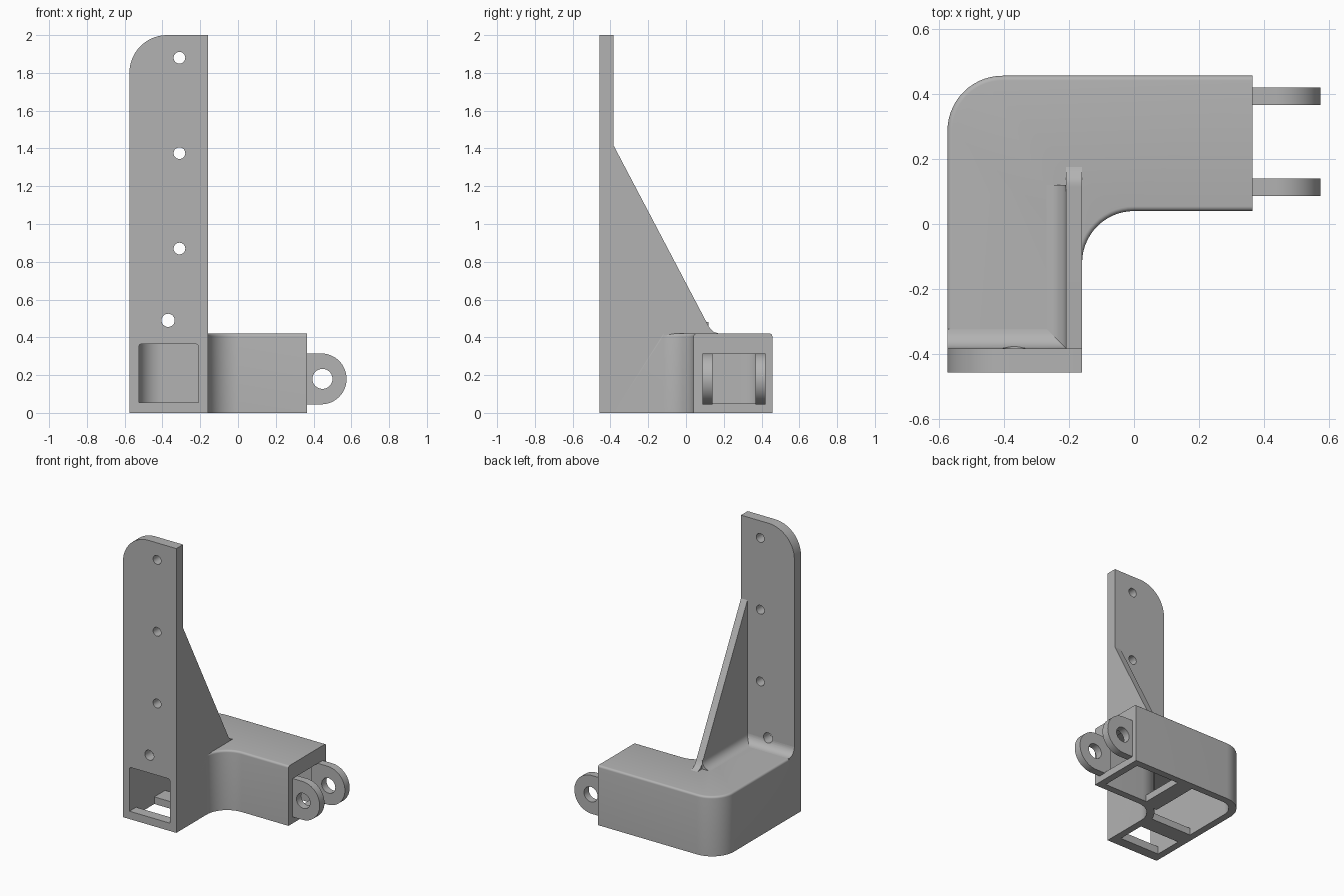
import bpy, bmesh, math
from mathutils import Vector

cube = bpy.data.objects.get("Cube")
if cube:
    bpy.data.objects.remove(cube, do_unlink=True)

grey = bpy.data.materials.new("plain grey")
grey.use_nodes = True
colour = (0.45, 0.45, 0.45, 1)
grey.diffuse_color = colour
grey.node_tree.nodes["Principled BSDF"].inputs["Base Color"].default_value = colour


def arc(cx, cy, r, start, end, steps=14):
    """Points on an arc, angles in degrees."""
    angles = [math.radians(start + (end - start) * i / steps) for i in range(steps + 1)]
    return [(cx + r * math.cos(a), cy + r * math.sin(a)) for a in angles]


def prism(name, points, axis, low, high, bevel=None, radius=0.025):
    """Extrude a profile along an axis; bevel is a rule choosing edges to round."""
    place = {"x": lambda u, v, w: (w, u, v),
             "y": lambda u, v, w: (u, w, v),
             "z": lambda u, v, w: (u, v, w)}[axis]
    bm = bmesh.new()
    face = bm.faces.new([bm.verts.new(place(u, v, low)) for u, v in points])
    move = Vector(place(0, 0, high - low))
    made = bmesh.ops.extrude_face_region(bm, geom=[face], use_keep_orig=True)
    bmesh.ops.translate(bm, vec=move,
                        verts=[g for g in made["geom"] if isinstance(g, bmesh.types.BMVert)])
    bmesh.ops.recalc_face_normals(bm, faces=bm.faces)
    if bevel:
        edges = [e for e in bm.edges if bevel(e.verts[0].co, e.verts[1].co)]
        bmesh.ops.bevel(bm, geom=edges, offset=radius, segments=5,
                        profile=0.5, affect="EDGES", clamp_overlap=True)
    mesh = bpy.data.meshes.new(name)
    bm.to_mesh(mesh)
    bm.free()
    mesh.materials.append(grey)
    obj = bpy.data.objects.new(name, mesh)
    bpy.context.collection.objects.link(obj)
    return obj


def rect(u0, u1, v0, v1):
    return [(u0, v0), (u1, v0), (u1, v1), (u0, v1)]


def cut(obj, cutters):
    """Subtract the cutters and bake the result."""
    for cutter in cutters:
        cutter.hide_render = True
        mod = obj.modifiers.new("cut", "BOOLEAN")
        mod.operation = "DIFFERENCE"
        mod.solver = "EXACT"
        mod.object = cutter
    graph = bpy.context.evaluated_depsgraph_get()
    mesh = bpy.data.meshes.new_from_object(obj.evaluated_get(graph))
    obj.modifiers.clear()
    obj.data = mesh


def discard(cutters):
    for cutter in cutters:
        bpy.data.objects.remove(cutter, do_unlink=True)


LEFT, INNER, END = -0.575, -0.16, 0.365
BACK, FRONT, PANEL = 0.457, -0.457, -0.383
TOP = 0.42


def elbow(inset, front, end):
    """Outline of the L-shaped housing, shrunk by the inset."""
    r = 0.17 - inset
    return ([(LEFT + inset, front)]
            + arc(LEFT + 0.17, BACK - 0.17, r, 180, 90)
            + [(end, BACK - inset), (end, 0.04 + inset)]
            + arc(0, -0.12, 0.16 + inset, 90, 180)
            + [(INNER - inset, front)])


def rounded_top(a, b):
    if min(a.z, b.z) < TOP - 0.001:
        return False
    on_end = min(a.x, b.x) > END - 0.001
    on_front = max(a.y, b.y) < PANEL + 0.001
    on_rib = abs(a.x - INNER) < 0.001 and abs(b.x - INNER) < 0.001
    return not (on_end or on_front or on_rib)


# Hollow elbow housing, open underneath, with an end window
housing = prism("housing", elbow(0, PANEL, END), "z", 0, TOP, rounded_top)
cutters = [prism("cavity", elbow(0.05, -0.6, 0.315), "z", -0.1, 0.37),
           prism("end_window", rect(0.14, 0.367, 0.05, 0.315), "x", 0.2, 0.5)]
cut(housing, cutters)
discard(cutters)

# Low straps across the open underside
front_strap = prism("front_strap", rect(-0.53, -0.2, 0, 0.05), "y", -0.18, -0.06)
side_strap = prism("side_strap", rect(0.05, 0.41, 0, 0.05), "x", -0.15, -0.03)

# Tall mounting panel with one rounded corner
panel_profile = ([(LEFT, 0)] + arc(LEFT + 0.2, 1.8, 0.2, 180, 90)
                 + [(INNER, 2), (INNER, 0)])
panel = prism("mounting_panel", panel_profile, "y", FRONT, PANEL)

# Concave fillets where the panel and rib meet the housing
R = 0.06
panel_fillet = prism("panel_fillet", [(PANEL, TOP - 0.03), (PANEL, TOP + R)]
                     + arc(PANEL + R, TOP + R, R, 180, 270, 8)[1:]
                     + [(PANEL + R, TOP - 0.03)], "x", LEFT, -0.19)
rib_fillet = prism("rib_fillet", [(-0.21, TOP - 0.03), (-0.21, TOP + R)]
                   + arc(-0.21 - R, TOP + R, R, 0, -90, 8)[1:]
                   + [(-0.21 - R, TOP - 0.03)], "y", PANEL, 0.12)

# Screw holes and front window
holes = [prism("screw_hole", arc(x, z, r, 0, 345, 23), "y", -0.6, -0.2)
         for x, z, r in ((-0.31, 1.88, 0.031), (-0.31, 1.375, 0.031),
                         (-0.31, 0.87, 0.031), (-0.37, 0.49, 0.035))]
window = prism("front_window", rect(-0.525, -0.21, 0.055, 0.365), "y", -0.6, -0.3,
               lambda a, b: a.z > 0.3 and b.z > 0.3 and abs(a.y - b.y) > 0.1, 0.015)
cut(panel, holes + [window])
cut(panel_fillet, holes[-1:])
discard(holes + [window])

# Sloping stiffening rib, easing into the housing top
rib_profile = [(PANEL, 0.39), (PANEL, 1.415), (0.115, 0.468), (0.127, 0.447),
               (0.145, 0.429), (0.175, TOP), (0.175, 0.39)]
rib = prism("rib", rib_profile, "x", -0.21, INNER)

# Pair of hinge lugs
lug_profile = ([(END, 0.045), (0.44, 0.045)] + arc(0.44, 0.18, 0.135, -90, 90, 24)[1:]
               + [(END, 0.315)])
pin = prism("pin_hole", arc(0.447, 0.18, 0.053, 0, 348.75, 31), "y", 0, 0.6)
lugs = [prism(name, lug_profile, "y", low, low + 0.053)
        for name, low in (("front_lug", 0.087), ("rear_lug", 0.367))]
for lug in lugs:
    cut(lug, [pin])
discard([pin])

# Smooth curved faces, keep crisp edges
parts = [housing, front_strap, side_strap, panel, panel_fillet, rib_fillet, rib] + lugs
bpy.ops.object.select_all(action="DESELECT")
for part in parts:
    part.select_set(True)
bpy.context.view_layer.objects.active = housing
bpy.ops.object.shade_smooth_by_angle(angle=math.radians(30))
